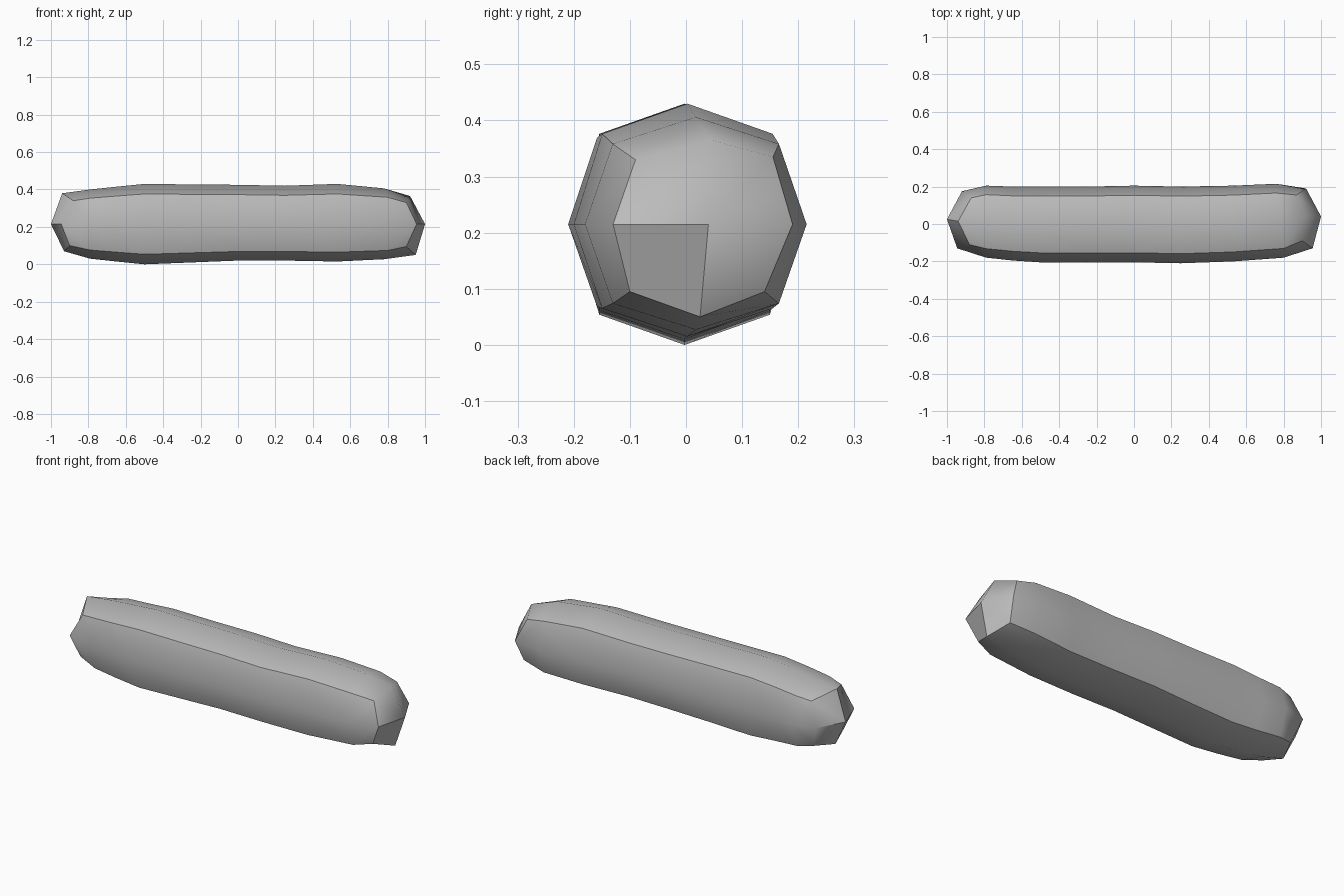
import bpy, bmesh, math

cube = bpy.data.objects.get("Cube")
if cube:
    bpy.data.objects.remove(cube, do_unlink=True)

GREY = (0.5, 0.5, 0.5, 1)
mat = bpy.data.materials.new("mid grey")
mat.use_nodes = True
mat.diffuse_color = GREY
mat.node_tree.nodes["Principled BSDF"].inputs["Base Color"].default_value = GREY

# Eight ring positions, walking round from the back side
AROUND = [(1, 0), (1, 1), (0, 1), (-1, 1), (-1, 0), (-1, -1), (0, -1), (1, -1)]
CORNER = 0.75
MID_Z = 0.215

# Body sections: x, front y, back y, bottom z, top z
SECTIONS = [
    (-0.79, -0.18, 0.205, 0.03, 0.40),
    (-0.65, -0.195, 0.20, 0.015, 0.415),
    (-0.5, -0.205, 0.20, 0.0, 0.43),
    (-0.25, -0.205, 0.20, 0.01, 0.427),
    (0, -0.205, 0.205, 0.02, 0.425),
    (0.25, -0.21, 0.20, 0.02, 0.42),
    (0.53, -0.20, 0.205, 0.015, 0.43),
    (0.78, -0.18, 0.215, 0.027, 0.406),
]

# Cap points in the same order as AROUND, then the tip
LEFT_CAP = [
    (-0.92, 0.175, 0.215), (-0.87, 0.14, 0.34), (-0.94, 0.015, 0.38),
    (-0.88, -0.11, 0.34), (-0.945, -0.13, 0.215), (-0.90, -0.10, 0.10),
    (-0.93, 0.015, 0.07), (-0.88, 0.13, 0.09), (-1, 0.025, 0.215),
]
RIGHT_CAP = [
    (0.92, 0.19, 0.215), (0.87, 0.155, 0.335), (0.92, 0.045, 0.365),
    (0.90, -0.09, 0.33), (0.955, -0.13, 0.215), (0.90, -0.10, 0.095),
    (0.95, 0.025, 0.05), (0.90, 0.14, 0.095), (1, 0.04, 0.215),
]

bm = bmesh.new()


def section_ring(x, front, back, low, high):
    """Eight-sided section with its corners pulled in."""
    cy = (front + back) / 2
    ring = []
    for a, b in AROUND:
        k = CORNER if a and b else 1
        ry = (back - cy) * a * k
        rz = (high - MID_Z if b > 0 else MID_Z - low) * b * k
        # the end sections lean slightly across the body
        lean = -0.02 * a if x > 0.7 else 0
        ring.append(bm.verts.new((x + lean, cy + ry, MID_Z + rz)))
    return ring


def bridge(r1, r2):
    for i in range(8):
        j = (i + 1) % 8
        bm.faces.new((r1[i], r1[j], r2[j], r2[i]))


def cap(points, ring):
    """Faceted end: a band to the ring and four quads around the tip."""
    verts = [bm.verts.new(p) for p in points]
    bridge(verts[:8], ring)
    for i in range(0, 8, 2):
        bm.faces.new((verts[8], verts[i], verts[i + 1], verts[(i + 2) % 8]))


# Long body and the two ends
rings = [section_ring(*s) for s in SECTIONS]
for r1, r2 in zip(rings, rings[1:]):
    bridge(r1, r2)
cap(LEFT_CAP, rings[0])
cap(RIGHT_CAP, rings[-1])
bmesh.ops.recalc_face_normals(bm, faces=bm.faces[:])

mesh = bpy.data.meshes.new("rounded_log")
bm.to_mesh(mesh)
bm.free()
mesh.materials.append(mat)
log = bpy.data.objects.new("rounded_log", mesh)
bpy.context.collection.objects.link(log)

# Smooth shading with the hard corners kept
bpy.ops.object.select_all(action="DESELECT")
log.select_set(True)
bpy.context.view_layer.objects.active = log
bpy.ops.object.shade_smooth_by_angle(angle=math.radians(45))
